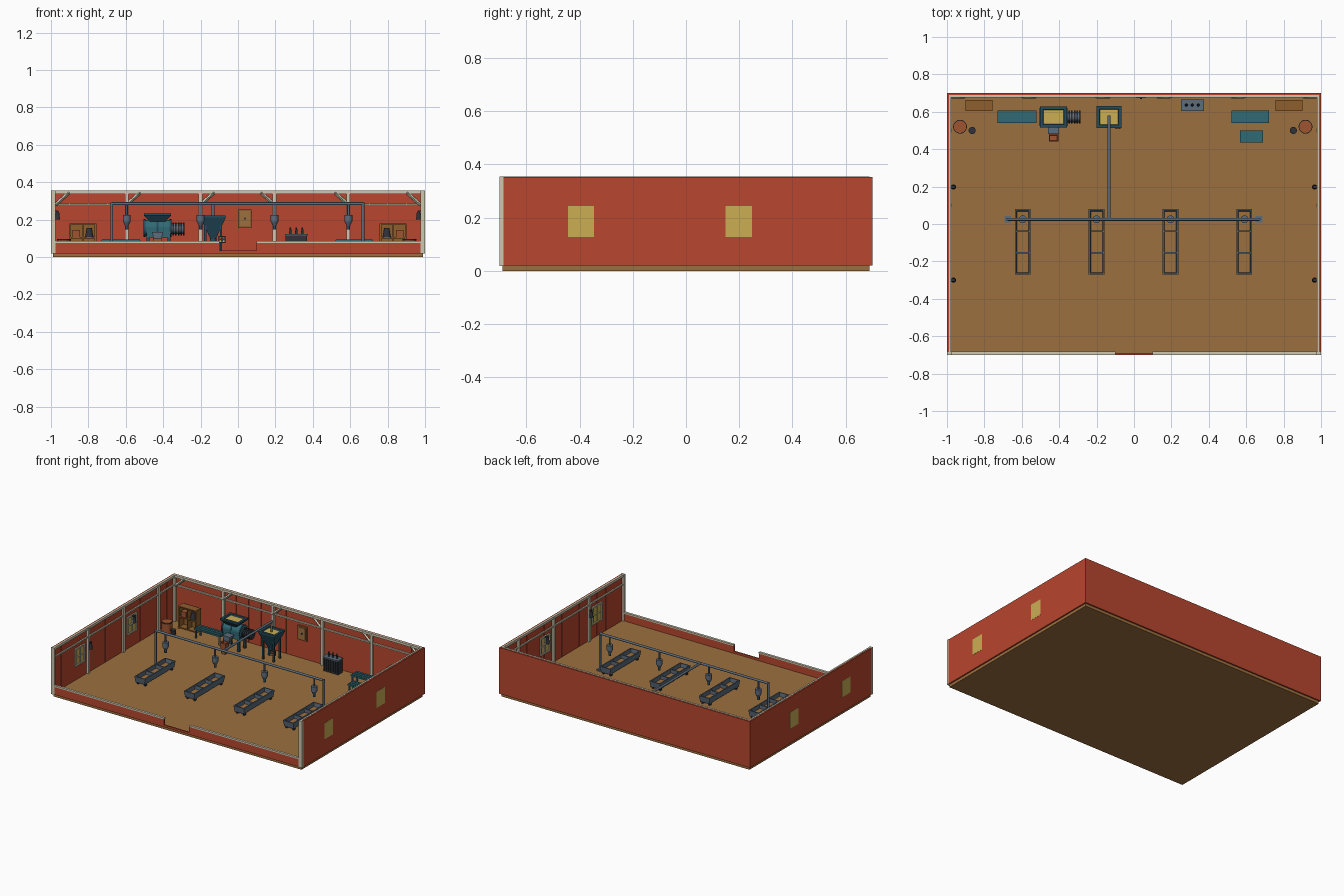
import bpy, bmesh, math
from mathutils import Vector


def mat(name, r, g, b):
    m = bpy.data.materials.new(name)
    lin = [((c / 255 + 0.055) / 1.055) ** 2.4 for c in (r, g, b)]
    m.diffuse_color = (*lin, 1)
    return m


RED = mat("barn_red", 184, 70, 46)
TAN = mat("floor_tan", 156, 112, 62)
CREAM = mat("cream_timber", 206, 200, 176)
TEAL = mat("teal_paint", 48, 106, 116)
NAVY = mat("dark_teal", 38, 76, 92)
STEEL = mat("steel_grey", 92, 108, 124)
BLACK = mat("charcoal", 48, 50, 56)
CORN = mat("corn_yellow", 204, 174, 84)
RUST = mat("rust_brown", 160, 84, 48)
WOOD = mat("wood_brown", 142, 94, 44)


def finish(name, bm, m):
    bmesh.ops.recalc_face_normals(bm, faces=bm.faces)
    me = bpy.data.meshes.new(name)
    bm.to_mesh(me)
    bm.free()
    me.materials.append(m)
    ob = bpy.data.objects.new(name, me)
    bpy.context.collection.objects.link(ob)
    return ob


def loft(name, rings, m):
    """Stack rectangular rings (cx, cy, half x, half y, z), capped at both ends."""
    bm = bmesh.new()
    prev = None
    for i, (cx, cy, hx, hy, z) in enumerate(rings):
        ring = [bm.verts.new((cx + sx * hx, cy + sy * hy, z))
                for sx, sy in ((-1, -1), (1, -1), (1, 1), (-1, 1))]
        if prev:
            for k in range(4):
                bm.faces.new((prev[k], prev[(k + 1) % 4], ring[(k + 1) % 4], ring[k]))
        if i in (0, len(rings) - 1):
            bm.faces.new(ring)
        prev = ring
    return finish(name, bm, m)


def box(name, x0, x1, y0, y1, z0, z1, m):
    c = ((x0 + x1) / 2, (y0 + y1) / 2, abs(x1 - x0) / 2, abs(y1 - y0) / 2)
    return loft(name, [(*c, z0), (*c, z1)], m)


round_parts = []


def rod(name, a, b, r, m, r2=None, n=16):
    a, b = Vector(a), Vector(b)
    bm = bmesh.new()
    bmesh.ops.create_cone(bm, cap_ends=True, segments=n, radius1=r,
                          radius2=r if r2 is None else r2, depth=(b - a).length)
    ob = finish(name, bm, m)
    ob.rotation_mode = 'QUATERNION'
    ob.rotation_quaternion = Vector((0, 0, 1)).rotation_difference(b - a)
    ob.location = (a + b) / 2
    if n > 4:
        round_parts.append(ob)
    return ob


BAYS = [-0.595 + 0.395 * i for i in range(4)]

# floor and outer walls
box("floor", -0.99, 0.99, -0.69, 0.69, 0, 0.02, TAN)
box("back_wall", -1, 1, 0.69, 0.7, 0.02, 0.353, RED)
box("back_top_plate", -0.99, 0.99, 0.676, 0.69, 0.338, 0.355, CREAM)
box("back_girt", -0.99, 0.99, 0.68, 0.69, 0.277, 0.287, CREAM)
for x in BAYS:
    box("back_post", x - 0.01, x + 0.01, 0.674, 0.69, 0.02, 0.345, CREAM)
for i in range(1, 20):
    box("back_plank_seam", -1 + i * .1, -0.997 + i * .1, 0.688, 0.6905, 0.02, 0.34, RED)
for x, d in zip([-0.975] + BAYS + [0.975], (1, 1, 1, -1, -1, -1)):
    rod("back_brace", (x, 0.681, 0.28), (x + 0.072 * d, 0.681, 0.345), 0.009, CREAM, n=4)

# side walls with posts, windows and wall lamps
for s in (-1, 1):
    box("side_wall", s * 0.99, s, -0.7, 0.7, 0.02, 0.353, RED)
    box("side_top_plate", s * 0.978, s * 0.99, -0.69, 0.69, 0.338, 0.355, CREAM)
    box("side_girt", s * 0.981, s * 0.99, -0.69, 0.69, 0.277, 0.287, CREAM)
    box("front_corner_post", s * 0.975, s * 1.0005, -0.7005, -0.685, 0.018, 0.355, CREAM)
    box("back_corner_post", s * 0.975, s * 0.99, 0.675, 0.69, 0.02, 0.345, CREAM)
    for y in (0.5, 0.1, -0.3):
        box("side_post", s * 0.976, s * 0.99, y - 0.01, y + 0.01, 0.02, 0.345, CREAM)
    for i in range(1, 14):
        box("side_plank_seam", s * 0.988, s * 0.9905, -0.7 + i * .1, -0.697 + i * .1, 0.02, 0.34, RED)
    for y in (0.198, -0.395):
        box("window_pane", s * 0.986, s * 1.001, y - 0.049, y + 0.049, 0.128, 0.244, CORN)
        for e in (-1, 0, 1):
            w = 0.005 if e else 0.003
            box("window_upright", s * 0.979, s * 0.988, y + e * 0.051 - w, y + e * 0.051 + w, 0.122, 0.25, CREAM)
            box("window_bar", s * 0.98, s * 0.988, y - 0.05, y + 0.05,
                0.186 + e * 0.06 - w, 0.186 + e * 0.06 + w, CREAM)
    for y in (0.198, -0.3):
        box("lamp_bracket", s * 0.962, s * 0.982, y - 0.008, y + 0.008, 0.24, 0.25, BLACK)
        rod("wall_lamp", (s * 0.965, y, 0.2), (s * 0.965, y, 0.242), 0.014, BLACK, 0.009, 10)
    # low front wall with cream cap
    box("front_low_wall", s * 0.1, s * 0.98, -0.7, -0.69, 0.02, 0.075, RED)
    box("front_cap", s * 0.1, s * 0.98, -0.7, -0.683, 0.075, 0.085, CREAM)
box("front_sill", -0.1, 0.1, -0.7, -0.69, 0.02, 0.035, RED)

# wall cupboard
box("wall_cupboard", 0, 0.073, 0.678, 0.69, 0.155, 0.255, WOOD)
box("cupboard_panel", 0.01, 0.063, 0.675, 0.68, 0.165, 0.245, TAN)
rod("cupboard_knob", (0.037, 0.668, 0.205), (0.037, 0.678, 0.205), 0.006, BLACK, n=8)

# corner shelves with jug, stump and pail
for s in (-1, 1):
    for x in (0.762, 0.897):
        box("shelf_side", s * (x - 0.005), s * (x + 0.005), 0.605, 0.662, 0.02, 0.18, WOOD)
    box("shelf_back", s * 0.762, s * 0.897, 0.656, 0.662, 0.02, 0.18, WOOD)
    for z in (0.025, 0.1, 0.174):
        box("shelf_board", s * 0.762, s * 0.897, 0.605, 0.66, z, z + 0.007, WOOD)
    box("shelf_divider", s * 0.826, s * 0.832, 0.607, 0.66, 0.03, 0.175, WOOD)
    box("shelf_crate", s * 0.845, s * 0.885, 0.612, 0.65, 0.107, 0.145, RUST)
    x = -0.93 if s < 0 else 0.917
    rod("drum", (x, 0.52, 0.02), (x, 0.52, 0.092), 0.036, RUST, n=20)
    rod("drum_rim", (x, 0.52, 0.088), (x, 0.52, 0.095), 0.037, BLACK, n=20)
    rod("drum_lid", (x, 0.52, 0.09), (x, 0.52, 0.097), 0.033, RUST, n=20)
    x = -0.865 if s < 0 else 0.852
    rod("pail", (x, 0.5, 0.02), (x, 0.5, 0.06), 0.014, BLACK, 0.019, 14)
    rod("shelf_jug", (s * 0.795, 0.63, 0.107), (s * 0.795, 0.63, 0.155), 0.024, BLACK, 0.014, 10)


# slatted teal benches
def bench(x0, x1, y0, y1, z):
    box("bench_top", x0, x1, y0, y1, z - 0.01, z, TEAL)
    for k in range(3):
        y = y0 + (y1 - y0) * (k + 0.5) / 3
        box("bench_slat", x0 + 0.004, x1 - 0.004, y - 0.008, y + 0.008, z, z + 0.004, TEAL)
    for x in (x0 + 0.01, x1 - 0.01):
        for y in (y0 + 0.008, y1 - 0.008):
            box("bench_leg", x - 0.005, x + 0.005, y - 0.005, y + 0.005, 0.02, z - 0.01, STEEL)


bench(-0.73, -0.52, 0.54, 0.608, 0.09)
bench(0.52, 0.722, 0.54, 0.608, 0.09)
bench(0.567, 0.69, 0.437, 0.5, 0.075)


# open hopper with corn
def hopper(cx, cy, hx, hy, bx, by, z0, z1):
    t = 0.016
    loft("hopper", [(cx, cy, bx, by, z0), (cx, cy, hx, hy, z1 - 0.012), (cx, cy, hx, hy, z1),
                    (cx, cy, hx - t, hy - t, z1), (cx, cy, hx - t - 0.006, hy - t - 0.006, z1 - 0.018)], NAVY)
    loft("corn_fill", [(cx, cy, hx - t - 0.003, hy - t - 0.003, z1 - 0.018),
                       (cx, cy, hx - t - 0.002, hy - t - 0.002, z1 - 0.009)], CORN)


# grinder with hopper, motor, chute and catch box
hopper(-0.43, 0.572, 0.073, 0.057, 0.04, 0.035, 0.19, 0.233)
rod("grinder_drum", (-0.495, 0.572, 0.155), (-0.355, 0.572, 0.155), 0.043, TEAL, n=20)
box("grinder_base", -0.49, -0.36, 0.53, 0.614, 0.105, 0.15, TEAL)
for x in (-0.5, -0.43, -0.36):
    rod("grinder_band", (x - 0.005, 0.572, 0.155), (x + 0.005, 0.572, 0.155), 0.047, NAVY, n=20)
for x in (-0.48, -0.37):
    for y in (0.538, 0.606):
        box("grinder_leg", x - 0.008, x + 0.008, y - 0.008, y + 0.008, 0.02, 0.11, NAVY)
rod("motor", (-0.355, 0.572, 0.15), (-0.29, 0.572, 0.15), 0.028, STEEL)
for i in range(5):
    x = -0.346 + i * 0.014
    rod("motor_fin", (x - 0.004, 0.572, 0.15), (x + 0.004, 0.572, 0.15), 0.035, BLACK)
loft("grinder_chute", [(-0.43, 0.49, 0.02, 0.01, 0.095), (-0.43, 0.505, 0.03, 0.025, 0.135)], STEEL)
loft("catch_box", [(-0.43, 0.46, 0.02, 0.018, 0.06), (-0.43, 0.46, 0.025, 0.02, 0.1),
                   (-0.43, 0.46, 0.02, 0.015, 0.1), (-0.43, 0.46, 0.018, 0.014, 0.07)], RUST)
box("catch_stand", -0.445, -0.415, 0.447, 0.473, 0.02, 0.06, WOOD)

# feed hopper with legs, auger housing and switch box
hopper(-0.133, 0.572, 0.067, 0.058, 0.016, 0.016, 0.1, 0.222)
rod("hopper_outlet", (-0.133, 0.572, 0.05), (-0.133, 0.572, 0.11), 0.018, NAVY)
for sx in (-1, 1):
    for sy in (-1, 1):
        x, y = -0.133 + sx * 0.042, 0.572 + sy * 0.036
        box("hopper_leg", x - 0.006, x + 0.006, y - 0.006, y + 0.006, 0.02, 0.175, NAVY)
box("switch_box", -0.103, -0.068, 0.512, 0.528, 0.075, 0.112, BLACK)
for x in (-0.094, -0.077):
    for z, m in ((0.085, CORN), (0.102, RUST)):
        rod("switch_button", (x, 0.508, z), (x, 0.513, z), 0.005, m, n=8)

# overhead feed pipes
PY, PZ = 0.025, 0.285
rod("supply_riser", (-0.133, 0.572, 0.2), (-0.133, 0.572, PZ), 0.008, STEEL)
rod("supply_pipe", (-0.133, 0.58, PZ), (-0.133, PY, PZ), 0.008, STEEL)
rod("main_pipe", (-0.675, PY, PZ), (0.668, PY, PZ), 0.008, STEEL)
for x in (-0.675, 0.668):
    rod("pipe_stand", (x, PY, 0.02), (x, PY, PZ + 0.006), 0.008, STEEL)
    box("stand_foot", x - 0.018, x + 0.018, PY - 0.017, PY + 0.017, 0.02, 0.028, STEEL)

# drop feeders and troughs
for x in BAYS:
    rod("drop_pipe", (x, PY, 0.22), (x, PY, PZ), 0.006, STEEL)
    rod("feeder_cup", (x, PY, 0.19), (x, PY, 0.225), 0.021, STEEL)
    rod("feeder_cone", (x, PY, 0.168), (x, PY, 0.19), 0.01, STEEL, 0.02)
    rod("feeder_tip", (x, PY, 0.148), (x, PY, 0.17), 0.009, NAVY)
    cy, hy = -0.096, 0.175
    loft("trough", [(x, cy, 0.036, hy - 0.006, 0.036), (x, cy, 0.042, hy, 0.079),
                    (x, cy, 0.034, hy - 0.008, 0.079), (x, cy, 0.03, hy - 0.012, 0.045)], STEEL)
    box("trough_feed", x - 0.031, x + 0.031, cy - hy + 0.012, cy + hy - 0.012, 0.044, 0.052, TAN)
    for k in (-1, 1):
        y = cy + k * 0.058
        box("trough_divider", x - 0.034, x + 0.034, y - 0.004, y + 0.004, 0.045, 0.077, STEEL)
        for e in (-1, 1):
            fx, fy = x + e * 0.028, cy + k * 0.15
            box("trough_foot", fx - 0.006, fx + 0.006, fy - 0.008, fy + 0.008, 0.02, 0.038, BLACK)

# transformer box with ribs and insulators
box("transformer", 0.255, 0.37, 0.612, 0.66, 0.02, 0.118, BLACK)
box("transformer_lid", 0.25, 0.373, 0.605, 0.665, 0.116, 0.124, STEEL)
for i in range(7):
    x = 0.262 + i * 0.0167
    box("transformer_rib", x - 0.003, x + 0.003, 0.606, 0.613, 0.03, 0.112, BLACK)
for x in (0.28, 0.312, 0.344):
    rod("insulator", (x, 0.636, 0.122), (x, 0.636, 0.158), 0.008, BLACK, 0.004, 10)

# smooth the round parts
bpy.context.view_layer.update()
for ob in round_parts:
    ob.select_set(True)
bpy.context.view_layer.objects.active = round_parts[0]
bpy.ops.object.shade_smooth_by_angle(angle=math.radians(40))
